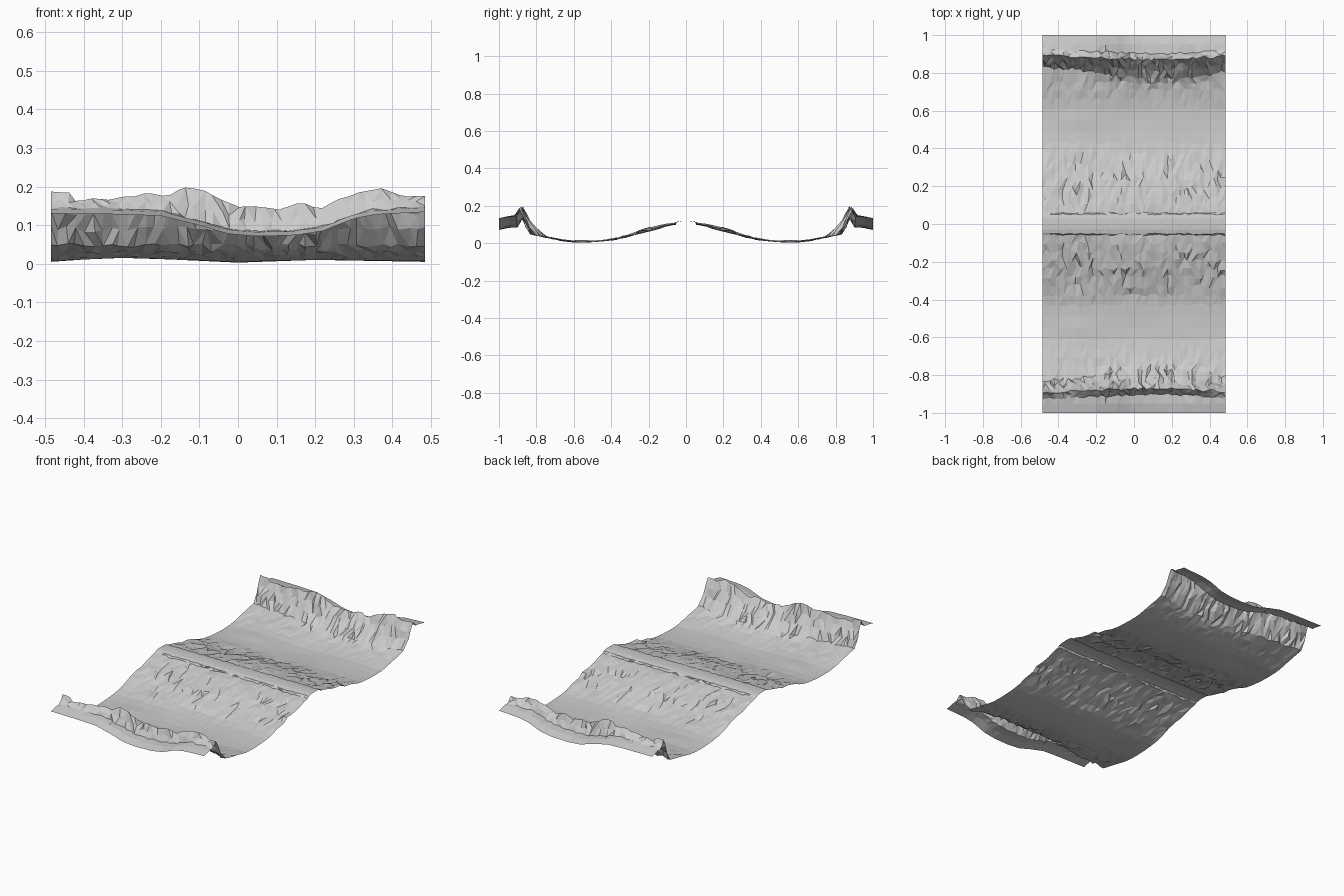
import bpy, bmesh, random, math
from mathutils import noise, Vector

random.seed(4)

def lerp_table(t, pts):
    """Piecewise linear lookup in a list of (position, value)."""
    if t <= pts[0][0]:
        return pts[0][1]
    for (a, va), (b, vb) in zip(pts, pts[1:]):
        if t <= b:
            return va + (vb - va) * (t - a) / (b - a)
    return pts[-1][1]

# Height curves along the strip
CREST = [(-.485, .188), (-.45, .188), (-.42, .163), (-.35, .165), (-.28, .18), (-.2, .178),
         (-.12, .198), (-.05, .17), (0, .148), (.1, .14), (.15, .155), (.22, .147),
         (.28, .175), (.33, .183), (.38, .2), (.42, .178), (.485, .175)]
EDGE = [(-.485, .13), (-.3, .128), (-.2, .124), (-.1, .1), (-.03, .078), (.05, .071),
        (.15, .074), (.22, .085), (.3, .117), (.36, .128), (.485, .134)]
FLOOR = [(-.485, .004), (-.3, .017), (-.15, .009), (0, .002), (.2, .009), (.485, .004)]
CREST_Y = [(-.485, .893), (-.25, .882), (0, .872), (.2, .87), (.485, .888)]
FOOT_Y = [(-.485, .84), (-.3, .835), (-.1, .80), (.1, .785), (.3, .79), (.485, .825)]

def section(x):
    """Cross-section rows (y, z, jitter_y, jitter_z), path centre to outer edge."""
    f, c, e = (lerp_table(x, t) for t in (FLOOR, CREST, EDGE))
    cy, fy = lerp_table(x, CREST_Y), lerp_table(x, FOOT_Y)
    w = noise.noise(Vector((x * 4, 1.3, 0))) * .012
    return [(0, .119, 0, 0), (.028, .118, 0, .0005), (.052, .113, .004, .001),
            (.058, .104 + w * .4, .005, .004), (.10, .097 + w * .6, .012, .004),
            (.145, .086 + w, .013, .005), (.19, .076 + w, .013, .006),
            (.235, .064 + w, .013, .005), (.28, .049 + w * .7, .013, .005),
            (.33, .035 + w * .5, .013, .004), (.38, .019 + f * .5, .012, .003),
            (.43, .010 + f * .5, .01, .001), (.49, .005 + f * .6, 0, 0),
            (.55, f + .001, 0, 0), (.61, .004 + f * .7, 0, .0005),
            (.66, .012 + f * .5, .01, .002), (.71, .022 + f * .4, .011, .003),
            (.75, .034, .01, .004), (fy - .015, .048, .01, .005),
            (fy + (cy - fy) * .3, .05 + (c - .05) * .32, .01, .007),
            (fy + (cy - fy) * .65, .05 + (c - .05) * .66, .009, .008),
            (cy, c, .007, .005),
            (cy + .016, c * .45 + e * .55 + .008, .006, .006),
            (cy + .032, e + .014, .006, .003), (.95, e + .011, .002, .001),
            (1.0, e, 0, 0)]

# Half of the strip as a faceted sheet
N = 44
bm = bmesh.new()
cols = []
for i in range(N + 1):
    x0 = -.485 + .97 * i / N
    col = []
    for y, z, jy, jz in section(x0):
        inner = 0 < i < N and jy > 0
        x = x0 + (random.uniform(-.006, .006) if inner else 0)
        y += random.uniform(-jy, jy)
        z += random.uniform(-jz, jz)
        col.append(bm.verts.new((x, y, max(z, 0))))
    cols.append(col)
for a, b in zip(cols, cols[1:]):
    for j in range(len(a) - 1):
        q = (a[j], b[j], b[j + 1], a[j + 1])
        if random.random() < .5:
            bm.faces.new((q[0], q[1], q[2]))
            bm.faces.new((q[0], q[2], q[3]))
        else:
            bm.faces.new((q[0], q[1], q[3]))
            bm.faces.new((q[1], q[2], q[3]))
mesh = bpy.data.meshes.new("terrain_strip")
bm.to_mesh(mesh)
bm.free()
terrain = bpy.data.objects.new("terrain_strip", mesh)
bpy.context.collection.objects.link(terrain)

# Second half mirrored front to back
m = terrain.modifiers.new("mirror", 'MIRROR')
m.use_axis = (False, True, False)
m.merge_threshold = .0005
